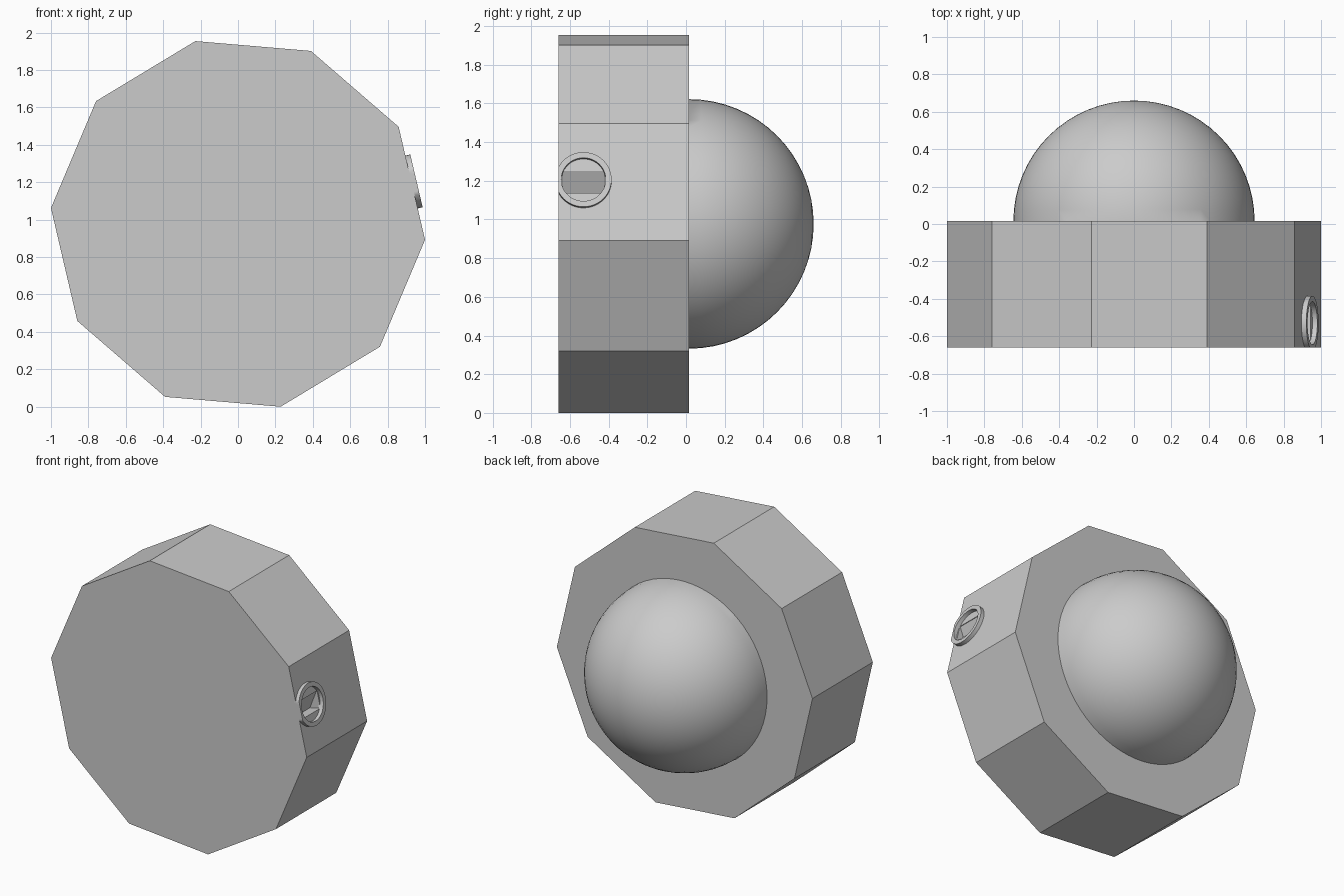
import bpy, bmesh, math
from mathutils import Matrix, Vector

cube = bpy.data.objects.get("Cube")
if cube:
    bpy.data.objects.remove(cube, do_unlink=True)

CENTRE_Z = 0.977
RADIUS = 1.0036
FRONT, BACK = -0.66, 0.015
START = math.radians(-4.86)
TILT = START + math.radians(18)      # direction of the face that carries the dial

grey = bpy.data.materials.new("plain_grey")
grey.use_nodes = True
colour = (0.6, 0.6, 0.6, 1)
grey.diffuse_color = colour
grey.node_tree.nodes["Principled BSDF"].inputs["Base Color"].default_value = colour


def finish(name, bm):
    bmesh.ops.recalc_face_normals(bm, faces=bm.faces)
    mesh = bpy.data.meshes.new(name)
    bm.to_mesh(mesh)
    bm.free()
    mesh.materials.append(grey)
    obj = bpy.data.objects.new(name, mesh)
    bpy.context.collection.objects.link(obj)
    return obj


def extrude_profile(name, points, offset):
    bm = bmesh.new()
    face = bm.faces.new([bm.verts.new(p) for p in points])
    ext = bmesh.ops.extrude_face_region(bm, geom=[face])
    verts = [g for g in ext["geom"] if isinstance(g, bmesh.types.BMVert)]
    bmesh.ops.translate(bm, verts=verts, vec=offset)
    return finish(name, bm)


def smooth(obj):
    bpy.ops.object.select_all(action="DESELECT")
    obj.select_set(True)
    bpy.context.view_layer.objects.active = obj
    bpy.ops.object.shade_smooth_by_angle(angle=math.radians(35))


# Ten-sided body
corners = [(RADIUS * math.cos(START + i * math.tau / 10), FRONT,
            CENTRE_Z + RADIUS * math.sin(START + i * math.tau / 10)) for i in range(10)]
body = extrude_profile("body", corners, (0, BACK - FRONT, 0))

# Domed back: half of a sphere with its pole towards +y
bm = bmesh.new()
bmesh.ops.create_uvsphere(bm, u_segments=64, v_segments=32, radius=0.645)
bmesh.ops.bisect_plane(bm, geom=bm.verts[:] + bm.edges[:] + bm.faces[:],
                       plane_co=(0, 0, 0), plane_no=(0, 0, 1), clear_inner=True)
bmesh.ops.transform(bm, verts=bm.verts, matrix=Matrix.Translation((0, BACK, CENTRE_Z))
                    @ Matrix.Rotation(-math.pi / 2, 4, "X"))
smooth(finish("back_dome", bm))

# Frame of the dial face: local x points outwards, y along depth, z up the face
apothem = RADIUS * math.cos(math.pi / 10)
face_frame = (Matrix.Translation((0, -0.53, CENTRE_Z)) @ Matrix.Rotation(-TILT, 4, "Y")
              @ Matrix.Translation((apothem, 0, 0.007)))

# Raised dial ring, trimmed flush with the front
bm = bmesh.new()
section = [(0.115, -0.01), (0.145, -0.01), (0.145, 0.027), (0.115, 0.027)]
verts = [bm.verts.new((x, r, 0)) for r, x in section]
edges = [bm.edges.new((verts[i], verts[(i + 1) % 4])) for i in range(4)]
bmesh.ops.spin(bm, geom=verts + edges, cent=(0, 0, 0), axis=(1, 0, 0),
               angle=math.tau, steps=48, use_duplicate=False)
bmesh.ops.remove_doubles(bm, verts=bm.verts, dist=0.0001)
bmesh.ops.transform(bm, verts=bm.verts, matrix=face_frame)
cut = bmesh.ops.bisect_plane(bm, geom=bm.verts[:] + bm.edges[:] + bm.faces[:],
                             plane_co=(0, FRONT, 0), plane_no=(0, -1, 0), clear_outer=True)
bmesh.ops.holes_fill(bm, edges=[g for g in cut["geom_cut"] if isinstance(g, bmesh.types.BMEdge)])
smooth(finish("dial_ring", bm))

# Wedge-shaped finger slot inside the ring
wedge = [(0.02, -0.067), (0.02, 0.052), (-0.004, 0.052), (-0.085, -0.067)]
slot = extrude_profile("slot_cutter", [face_frame @ Vector((x, -0.105, z)) for x, z in wedge],
                       (0, 0.21, 0))
slot.hide_render = True
slot.hide_set(True)
slot.display_type = "WIRE"
cutter = body.modifiers.new("finger_slot", "BOOLEAN")
cutter.operation = "DIFFERENCE"
cutter.solver = "EXACT"
cutter.object = slot
